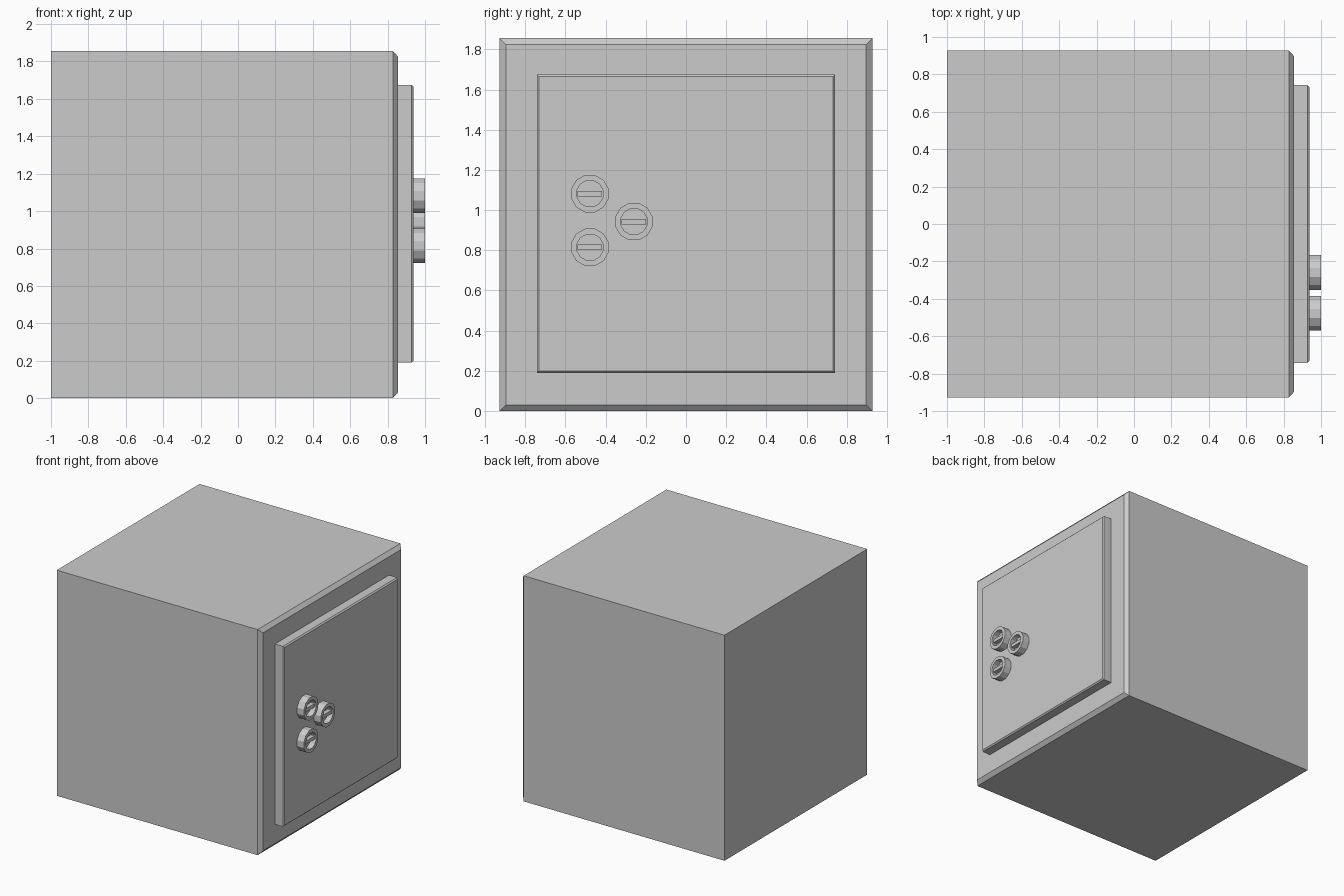
import bpy, bmesh
from math import cos, sin, pi

if "Cube" in bpy.data.objects:
    bpy.data.objects.remove(bpy.data.objects["Cube"])


def add_object(name, bm):
    bmesh.ops.recalc_face_normals(bm, faces=bm.faces)
    mesh = bpy.data.meshes.new(name)
    bm.to_mesh(mesh)
    bm.free()
    obj = bpy.data.objects.new(name, mesh)
    bpy.context.collection.objects.link(obj)
    return obj


def loft(name, rings):
    """Skin a list of vertex rings and cap both ends."""
    bm = bmesh.new()
    loops = [[bm.verts.new(p) for p in ring] for ring in rings]
    n = len(loops[0])
    for a, b in zip(loops, loops[1:]):
        for i in range(n):
            j = (i + 1) % n
            bm.faces.new((a[i], a[j], b[j], b[i]))
    bm.faces.new(loops[0])
    bm.faces.new(loops[-1])
    return add_object(name, bm)


def rect(x, half, zc):
    return [(x, s * half, zc + t * half) for s, t in ((-1, -1), (1, -1), (1, 1), (-1, 1))]


def circle(x, radius, y, z, sides=12):
    return [(x, y + radius * cos(2 * pi * (i + 0.5) / sides),
             z + radius * sin(2 * pi * (i + 0.5) / sides)) for i in range(sides)]


# Safe body: box with its door-side rim chamfered
loft("safe_body", [rect(-1, 0.928, 0.928), rect(0.828, 0.928, 0.928), rect(0.856, 0.897, 0.928)])

# Door: raised plate with a fine chamfer
loft("door", [rect(0.85, 0.742, 0.932), rect(0.928, 0.742, 0.932), rect(0.938, 0.732, 0.932)])

# Three dials: hollow cup with a grip bar across the recess
for k, (y, z) in enumerate(((-0.478, 1.082), (-0.478, 0.815), (-0.259, 0.943)), 1):
    loft(f"dial_{k}", [circle(0.93, 0.096, y, z), circle(1.0, 0.096, y, z),
                       circle(1.0, 0.067, y, z), circle(0.955, 0.067, y, z)])
    bpy.ops.mesh.primitive_cube_add(size=1, location=(0.97, y, z))
    bar = bpy.context.object
    bar.name = f"dial_grip_{k}"
    bar.scale = (0.04, 0.122, 0.028)
